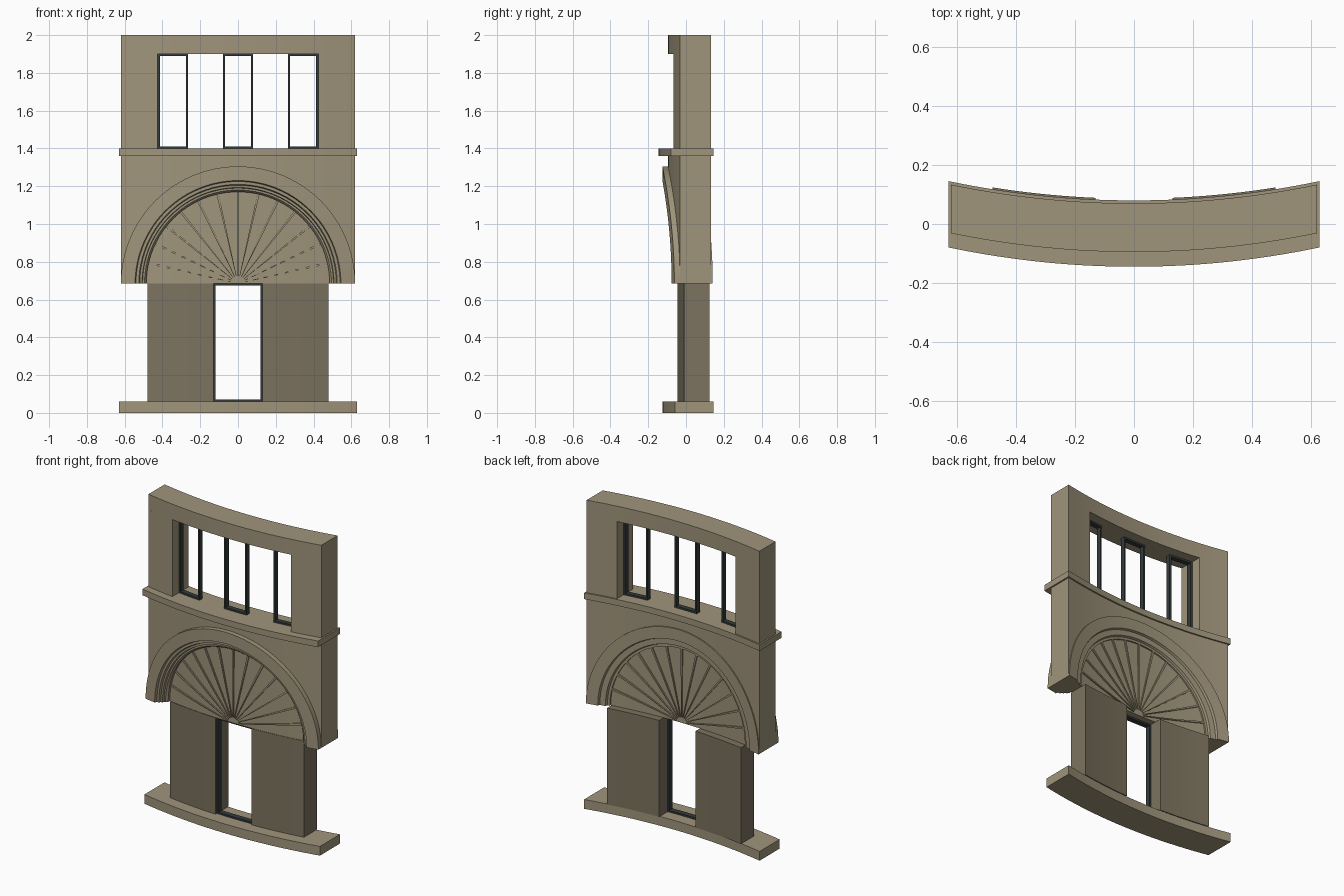
import bpy
import bmesh
from math import sin, cos, pi, sqrt, radians

cube = bpy.data.objects.get("Cube")
if cube:
    bpy.data.objects.remove(cube, do_unlink=True)

BEND = 0.165      # the facade bows forward along a shallow parabola
SPRING = 0.685    # height of the arch centre


def material(name, rgb):
    m = bpy.data.materials.new(name)
    m.use_nodes = True
    m.diffuse_color = (*rgb, 1)
    bsdf = next(n for n in m.node_tree.nodes if n.type == 'BSDF_PRINCIPLED')
    bsdf.inputs["Base Color"].default_value = (*rgb, 1)
    bsdf.inputs["Roughness"].default_value = 0.8
    return m


STONE = material("sand stone", (0.35, 0.30, 0.2))
DARK_STONE = material("dark stone", (0.2, 0.17, 0.113))
METAL = material("dark grey metal", (0.035, 0.042, 0.042))


def build(name, lofts, mat):
    """Skin each list of equal cross-sections, bend the result, make one object."""
    bm = bmesh.new()
    for sections in lofts:
        rings = [[bm.verts.new(p) for p in s] for s in sections]
        n = len(rings[0])
        for a, b in zip(rings, rings[1:]):
            for i in range(n):
                j = (i + 1) % n
                bm.faces.new((a[i], a[j], b[j], b[i]))
        bm.faces.new(rings[0])
        bm.faces.new(rings[-1])
    bmesh.ops.dissolve_degenerate(bm, dist=1e-5, edges=bm.edges[:])
    bmesh.ops.recalc_face_normals(bm, faces=bm.faces[:])
    for v in bm.verts:
        v.co.y += BEND * v.co.x ** 2
    me = bpy.data.meshes.new(name)
    bm.to_mesh(me)
    bm.free()
    me.materials.append(mat)
    me.shade_smooth()
    me.set_sharp_from_angle(angle=radians(20))
    ob = bpy.data.objects.new(name, me)
    bpy.context.collection.objects.link(ob)
    return ob


def strip(xs, low, high, y0, y1):
    """Wall slab between two height functions of x."""
    return [[(x, y0, low(x)), (x, y1, low(x)), (x, y1, high(x)), (x, y0, high(x))]
            for x in xs]


def box(x0, x1, y0, y1, z0, z1):
    n = max(1, round((x1 - x0) / 0.04))
    xs = [x0 + (x1 - x0) * i / n for i in range(n + 1)]
    return strip(xs, lambda x: z0, lambda x: z1, y0, y1)


def arch_height(r):
    return lambda x: SPRING + sqrt(max(0, r * r - x * x))


def arch_xs(r, n=48):
    return [-r * cos(pi * i / n) for i in range(n + 1)]


def sweep(profile, n=48):
    """Carry a (radius, depth) profile around the half circle."""
    return [[(-r * cos(pi * i / n), y, SPRING + r * sin(pi * i / n))
             for r, y in profile] for i in range(n + 1)]


def frame(x0, x1, y0, y1, z0, z1, w=0.011):
    return [box(x0, x0 + w, y0, y1, z0, z1), box(x1 - w, x1, y0, y1, z0, z1),
            box(x0 + w, x1 - w, y0, y1, z0, z0 + w),
            box(x0 + w, x1 - w, y0, y1, z1 - w, z1)]


def rib(angle, y0, y1):
    """Thin tapered spoke of the fan."""
    sections = []
    for i in range(9):
        r = 0.04 + 0.45 * i / 8
        w = 0.001 + 0.01 * r
        section = []
        for side, y in ((-w, y0), (w, y0), (w, y1), (-w, y1)):
            section.append((r * cos(angle) - side * sin(angle), y,
                            SPRING + r * sin(angle) + side * cos(angle)))
        sections.append(section)
    return sections


# Plinth, ground floor piers and doorway
build("plinth", [box(-0.63, 0.63, -0.125, 0.08, 0, 0.06)], STONE)
for side, x0, x1 in (("right", -0.48, -0.13), ("left", 0.13, 0.48)):
    build("lower_pier_" + side, [box(x0, x1, -0.048, 0.086, 0.06, SPRING)], DARK_STONE)
build("door_frame", frame(-0.13, 0.13, -0.035, 0, 0.06, SPRING), METAL)

# Middle wall with its arched opening
build("arch_wall",
      [strip([-0.62] + arch_xs(0.55) + [0.62], arch_height(0.55),
             lambda x: 1.36, -0.095, 0.07)], STONE)

# Stepped arch surround, moulded on both faces
PROFILE = [(0.62, -0.125), (0.545, -0.125), (0.54, -0.108), (0.525, -0.108),
           (0.52, -0.092), (0.508, -0.092), (0.505, -0.076), (0.495, -0.076),
           (0.485, -0.062), (0.485, 0.05), (0.5, 0.05), (0.505, 0.064),
           (0.54, 0.064), (0.545, 0.078), (0.62, 0.078)]
build("arch_surround", [sweep(PROFILE)], STONE)

# Fan panel and its spokes
build("fan_panel",
      [strip(arch_xs(0.488), lambda x: SPRING, arch_height(0.488), -0.045, 0.04)], STONE)
build("fan_ribs", [rib(pi * i / 14, -0.053, 0.048) for i in range(1, 14)], STONE)

# String course and upper storey
build("string_course", [box(-0.63, 0.63, -0.145, 0.08, 1.36, 1.4)], STONE)
for side, x0, x1 in (("right", -0.62, -0.425), ("left", 0.425, 0.62)):
    build("upper_pier_" + side, [box(x0, x1, -0.095, 0.07, 1.4, 1.9)], STONE)
build("header", [box(-0.62, 0.62, -0.095, 0.07, 1.9, 2.0)], STONE)

# Three slim window frames
for name, x in (("right", -0.345), ("middle", 0), ("left", 0.345)):
    build("window_frame_" + name,
          frame(x - 0.08, x + 0.08, -0.028, 0.004, 1.4, 1.9), METAL)
